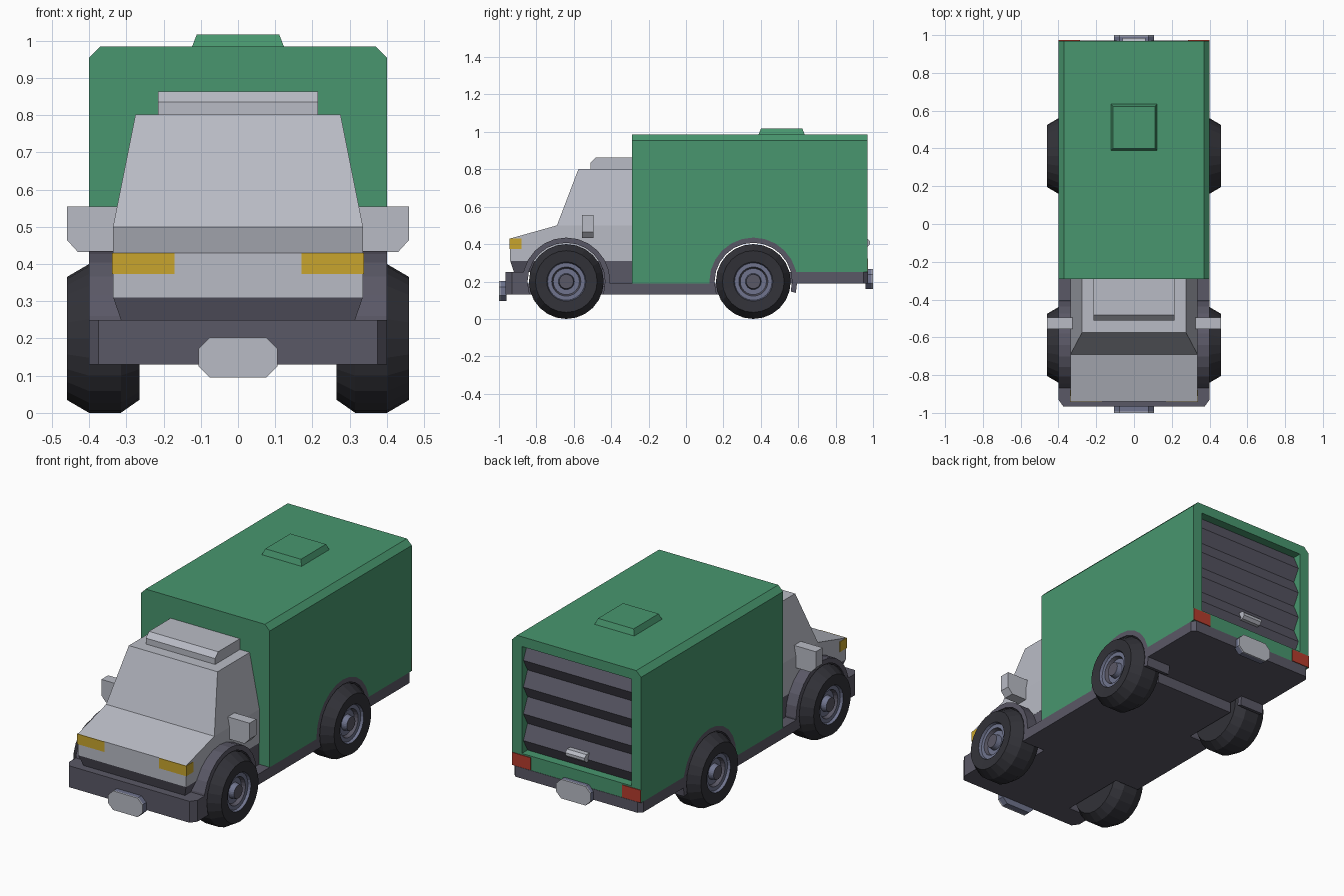
import bpy
import bmesh
from math import cos, sin, pi, radians

old = bpy.data.objects.get("Cube")
if old:
    bpy.data.objects.remove(old, do_unlink=True)


def material(name, rgb):
    m = bpy.data.materials.new(name)
    m.use_nodes = True
    color = (*rgb, 1)
    m.diffuse_color = color
    m.node_tree.nodes["Principled BSDF"].inputs["Base Color"].default_value = color
    return m


GREEN = material("green paint", (0.065, 0.305, 0.156))
GREY = material("light grey paint", (0.485, 0.5, 0.56))
SLATE = material("dark slate", (0.102, 0.098, 0.133))
RUBBER = material("black rubber", (0.032, 0.032, 0.04))
STEEL = material("blue grey steel", (0.16, 0.175, 0.27))
AMBER = material("amber lamp", (0.58, 0.376, 0.026))
RED = material("red lamp", (0.46, 0.045, 0.026))

AXES = {
    "X": lambda a, b, d: (d, a, b),
    "Y": lambda a, b, d: (a, d, b),
    "Z": lambda a, b, d: (a, b, d),
}


def finish(name, bm, mats):
    bmesh.ops.recalc_face_normals(bm, faces=bm.faces)
    me = bpy.data.meshes.new(name)
    bm.to_mesh(me)
    bm.free()
    for m in mats:
        me.materials.append(m)
    ob = bpy.data.objects.new(name, me)
    bpy.context.scene.collection.objects.link(ob)
    return ob


def prism(name, pts, lo, hi, axis, mat, end_scale=None):
    """Extrude an outline along an axis; end_scale(a, b) reshapes the far end."""
    bm = bmesh.new()
    place = AXES[axis]
    far = [end_scale(*p) for p in pts] if end_scale else pts
    a = [bm.verts.new(place(*p, lo)) for p in pts]
    b = [bm.verts.new(place(*p, hi)) for p in far]
    bm.faces.new(a)
    bm.faces.new(b)
    n = len(pts)
    for i in range(n):
        j = (i + 1) % n
        bm.faces.new((a[i], a[j], b[j], b[i]))
    return finish(name, bm, [mat])


def rect(a0, a1, b0, b1):
    return [(a0, b0), (a1, b0), (a1, b1), (a0, b1)]


def octagon(a0, a1, b0, b1, c):
    return [(a0 + c, b0), (a1 - c, b0), (a1, b0 + c), (a1, b1 - c),
            (a1 - c, b1), (a0 + c, b1), (a0, b1 - c), (a0, b0 + c)]


def arc(cy, cz, r, start, end, steps):
    return [(cy + r * cos(t), cz + r * sin(t))
            for t in (radians(start + (end - start) * i / steps) for i in range(steps + 1))]


def cut(ob, cutters):
    for c in cutters:
        mod = ob.modifiers.new("cut", "BOOLEAN")
        mod.operation = "DIFFERENCE"
        mod.solver = "EXACT"
        mod.object = c
    bpy.context.view_layer.update()
    deps = bpy.context.evaluated_depsgraph_get()
    me = bpy.data.meshes.new_from_object(ob.evaluated_get(deps))
    ob.modifiers.clear()
    ob.data = me
    for c in cutters:
        bpy.data.objects.remove(c, do_unlink=True)


AXLE_Z = 0.2
AXLES = {"front": -0.64, "rear": 0.36}
SIDES = {"left": 1, "right": -1}

# Cargo box with arches, raised tail and door recess
box = prism("cargo_box", [(-0.4, 0.19), (0.4, 0.19), (0.4, 0.955), (0.37, 0.985),
                          (-0.37, 0.985), (-0.4, 0.955)], -0.29, 0.97, "Y", GREEN)
cut(box, [
    prism("cut_arch", arc(0.36, AXLE_Z, 0.235, 0, 345, 23), -0.5, 0.5, "X", GREEN),
    prism("cut_tail", rect(0.4, 1.1, 0.1, 0.25), -0.5, 0.5, "X", GREEN),
    prism("cut_door", rect(-0.34, 0.34, 0.33, 0.93), 0.9, 1.1, "Y", GREEN),
])

# Roof hatch
prism("roof_hatch", rect(-0.123, 0.123, 0.388, 0.635), 0.985, 1.017, "Z", GREEN,
      lambda x, y: (x * 0.9, 0.51 + (y - 0.51) * 0.9))

# Slatted rear door
SLATS = 4
pitch = 0.6 / SLATS
zigzag = [(0.9, 0.93)]
for i in range(SLATS):
    top = 0.93 - i * pitch
    zigzag += [(0.92, top), (0.957, top - pitch * 0.55)]
zigzag += [(0.92, 0.33), (0.9, 0.33)]
prism("rear_door", zigzag, -0.34, 0.34, "X", SLATE)
prism("door_handle", [(0.92, 0.385), (0.97, 0.385), (0.985, 0.4), (0.985, 0.415),
                      (0.97, 0.43), (0.92, 0.43)], -0.06, 0.06, "X", GREY)

# Chassis, tail and bumper
chassis = prism("chassis", [(-0.9, 0.13), (0.5, 0.13), (0.5, 0.19), (0.93, 0.19),
                            (0.93, 0.25), (0.36, 0.25), (0.36, 0.19), (-0.9, 0.19)],
                -0.4, 0.4, "X", SLATE)
cut(chassis, [prism("cut_well", arc(y, AXLE_Z, 0.207, 0, 345, 23), s * 0.25, s * 0.5, "X", SLATE)
              for y in AXLES.values() for s in SIDES.values()])
prism("front_bumper", [(-0.4, -0.85), (-0.4, -0.93), (-0.375, -0.965),
                       (0.375, -0.965), (0.4, -0.93), (0.4, -0.85)], 0.13, 0.25, "Z", SLATE)
prism("rear_bumper", [(-0.4, 0.85), (-0.4, 0.95), (-0.38, 0.972),
                      (0.38, 0.972), (0.4, 0.95), (0.4, 0.85)], 0.19, 0.25, "Z", SLATE)

# Number plates on brackets
for name, z0, y0, y1, y2 in (("front", 0.095, -0.96, -0.992, -1), ("rear", 0.16, 0.96, 0.992, 1)):
    outline = octagon(-0.106, 0.106, z0, z0 + 0.107, 0.03)
    prism(name + "_plate_bracket", outline, y0, y1, "Y", STEEL)
    prism(name + "_plate", outline, y1, y2, "Y", GREY)

# Cab: dark skirt, hood body, tapering cabin, roof fairing
prism("cab_skirt", rect(-0.335, 0.335, -0.94, -0.29), 0.31, 0.25, "Z", SLATE,
      lambda x, y: (x * 0.94, max(y, -0.92)))
prism("cab_floor", rect(-0.45, -0.29, 0.17, 0.31), -0.335, 0.335, "X", SLATE)
prism("cab_body", [(-0.94, 0.31), (-0.94, 0.43), (-0.69, 0.5), (-0.29, 0.5), (-0.29, 0.31)],
      -0.336, 0.336, "X", GREY)
prism("cabin", rect(-0.336, 0.336, -0.69, -0.29), 0.5, 0.802, "Z", GREY,
      lambda x, y: (x * 0.82, max(y, -0.575)))
prism("roof_fairing", [(-0.51, 0.8), (-0.51, 0.835), (-0.483, 0.863), (-0.29, 0.863), (-0.29, 0.8)],
      -0.215, 0.215, "X", GREY)

# Wheel profile: (distance from centre line, radius, material of the next band)
PROFILE = [(0.265, 0, 0), (0.265, 0.165, 0), (0.315, 0.2, 0), (0.4, 0.2, 0),
           (0.46, 0.165, 0), (0.455, 0.105, 1), (0.44, 0.1, 1), (0.44, 0.078, 2),
           (0.42, 0.07, 1), (0.42, 0.043, 1), (0.45, 0.038, 2), (0.45, 0, 2)]


def wheel(name, s, cy, segments=24):
    bm = bmesh.new()
    rings = []
    for x, r, _ in PROFILE:
        count = segments if r else 1
        rings.append([bm.verts.new((s * x, cy + r * cos(2 * pi * i / segments),
                                    AXLE_Z + r * sin(2 * pi * i / segments)))
                      for i in range(count)])
    for k in range(len(rings) - 1):
        p, q = rings[k], rings[k + 1]
        for i in range(segments):
            j = (i + 1) % segments
            if len(p) == 1:
                loop = (p[0], q[i], q[j])
            elif len(q) == 1:
                loop = (p[i], p[j], q[0])
            else:
                loop = (p[i], p[j], q[j], q[i])
            bm.faces.new(loop).material_index = PROFILE[k][2]
    finish(name, bm, [RUBBER, STEEL, SLATE])


for side, s in SIDES.items():
    for end, y in AXLES.items():
        wheel(f"{end}_{side}_wheel", s, y)
        # Fender arch around the wheel
        ring = arc(y, AXLE_Z, 0.235, -15, 195, 14) + arc(y, AXLE_Z, 0.207, 195, -15, 14)
        prism(f"{end}_{side}_fender", ring, s * 0.25, s * 0.4, "X", SLATE)
    # Mirror, headlight and tail light
    prism(side + "_mirror", [(s * 0.3, 0.555), (s * 0.46, 0.555), (s * 0.46, 0.465),
                             (s * 0.43, 0.432), (s * 0.3, 0.432)], -0.555, -0.495, "Y", GREY)
    prism(side + "_headlight", rect(-0.943, -0.88, 0.373, 0.43), s * 0.17, s * 0.339, "X", AMBER)
    prism(side + "_tail_light", rect(s * 0.285, s * 0.4, 0.252, 0.322), 0.966, 0.974, "Y", RED)
